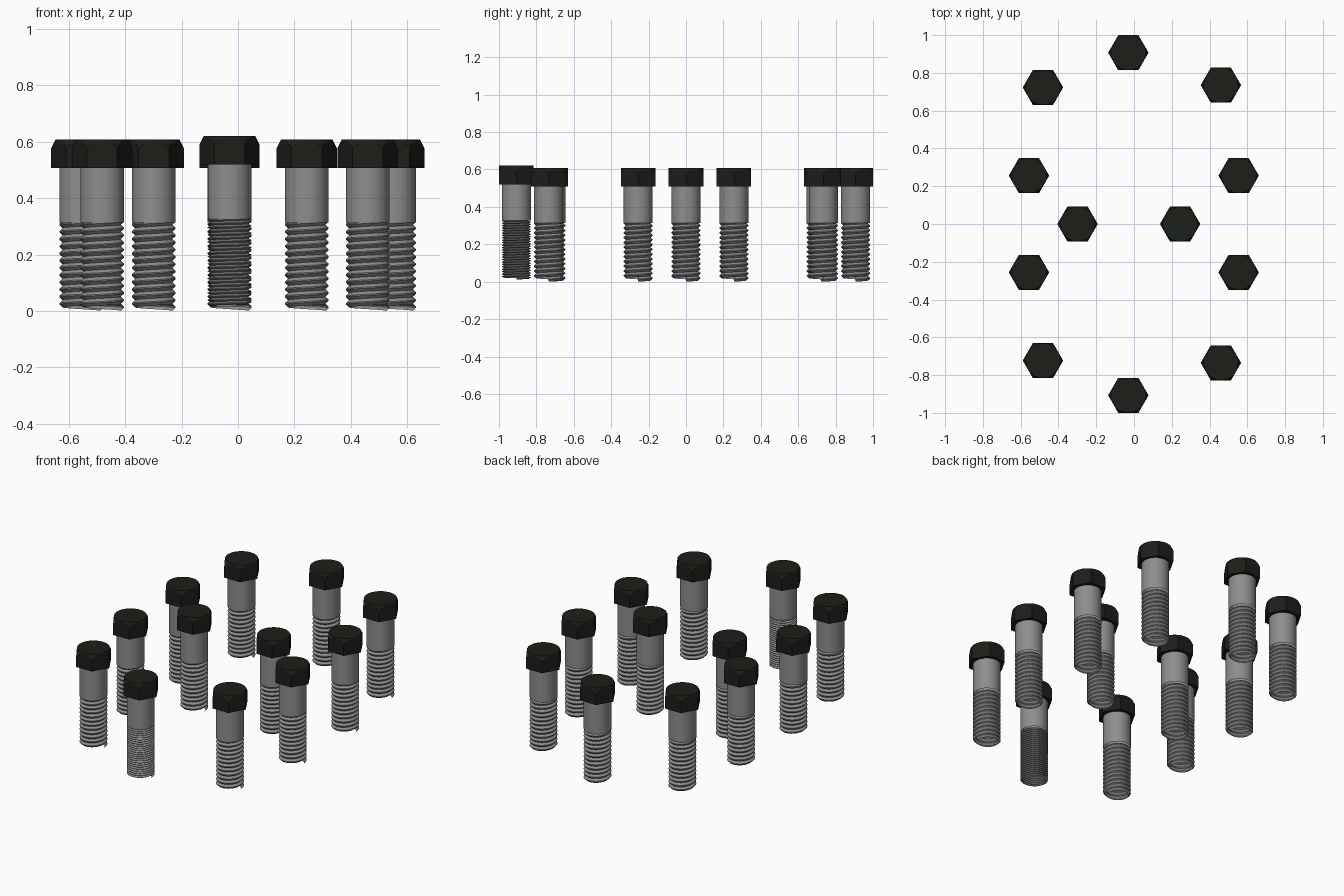
import bpy, bmesh
from math import pi, cos, sin, radians

if "Cube" in bpy.data.objects:
    bpy.data.objects.remove(bpy.data.objects["Cube"])

R = 0.0775          # shank radius
HEX_R = 0.107       # head corner radius
FLAT_R = HEX_R * cos(pi / 6)
Z_THREAD, Z_HEAD, Z_TOP = 0.314, 0.508, 0.608
TURNS, SEG = 12, 40


def material(name, c):
    m = bpy.data.materials.new(name)
    m.diffuse_color = (*c, 1)
    m.use_nodes = True
    m.node_tree.nodes["Principled BSDF"].inputs["Base Color"].default_value = m.diffuse_color
    return m


steel = material("grey_steel", (0.27, 0.27, 0.27))
black = material("black_finish", (0.012, 0.013, 0.010))


def finish(bm, name, mat, angle):
    mesh = bpy.data.meshes.new(name)
    bm.to_mesh(mesh)
    bm.free()
    mesh.materials.append(mat)
    mesh.shade_smooth()
    bm = bmesh.new()
    bm.from_mesh(mesh)
    for e in bm.edges:
        if len(e.link_faces) == 2 and e.calc_face_angle(0) > radians(angle):
            e.smooth = False
    bm.to_mesh(mesh)
    bm.free()
    return mesh


def bridge(bm, a, b, closed=True):
    n = len(a)
    for i in range(n if closed else n - 1):
        j = (i + 1) % n
        bm.faces.new((a[i], a[j], b[j], b[i]))


# Hexagonal head whose corners are turned off by a conical chamfer
def head_mesh():
    bm = bmesh.new()
    low, mid, top = [], [], []
    n = 48
    for i in range(n):
        a = 2 * pi * i / n
        r = FLAT_R / cos((a % (pi / 3)) - pi / 6)
        c, s = cos(a), sin(a)
        low.append(bm.verts.new((r * c, r * s, Z_HEAD)))
        mid.append(bm.verts.new((r * c, r * s, Z_TOP - 0.002 - (r - FLAT_R) * 2.0)))
        top.append(bm.verts.new(((FLAT_R - 0.001) * c, (FLAT_R - 0.001) * s, Z_TOP)))
    bridge(bm, low, mid)
    bridge(bm, mid, top)
    bm.faces.new(top)
    bm.faces.new(low[::-1])
    return finish(bm, "bolt_head", black, 20)


# Plain cylindrical shank
def shank_mesh():
    bm = bmesh.new()
    rings = [[bm.verts.new((R * cos(2 * pi * i / SEG), R * sin(2 * pi * i / SEG), z))
              for i in range(SEG)] for z in (Z_THREAD, Z_HEAD)]
    bridge(bm, *rings)
    return finish(bm, "bolt_shank", steel, 30)


# Helical thread: a V profile swept up, one pitch per turn, open underneath
def thread_mesh(turns):
    bm = bmesh.new()
    pitch = Z_THREAD / (turns + 0.3)
    profile = [(R - 0.011, 0), (R, 0.42), (R, 0.58), (R - 0.011, 1)]
    rows = [[bm.verts.new((r * cos(2 * pi * i / SEG), r * sin(2 * pi * i / SEG),
                           pitch * (i / SEG + h)))
             for i in range(SEG * turns + 1)] for r, h in profile]
    for a, b in zip(rows, rows[1:]):
        bridge(bm, a, b, closed=False)
    bmesh.ops.remove_doubles(bm, verts=bm.verts, dist=1e-5)
    return finish(bm, "bolt_thread", steel, 25)


head, shank = head_mesh(), shank_mesh()
coarse, fine = thread_mesh(TURNS), thread_mesh(TURNS * 2)

# Layout, mirrored front to back, plus the two bolts on the centre line
half = [(-0.03, 0.907), (-0.482, 0.723), (0.460, 0.735), (-0.556, 0.256), (0.554, 0.256)]
spots = half + [(x, -y) for x, y in half] + [(-0.299, 0), (0.244, 0)]

for k, (x, y) in enumerate(spots, 1):
    front = y < -0.9          # this bolt sits slightly higher with a finer thread
    for part, mesh in (("head", head), ("shank", shank),
                       ("thread", fine if front else coarse)):
        ob = bpy.data.objects.new(f"bolt_{k:02d}_{part}", mesh)
        ob.location = (x, y, 0.012 if front else 0)
        bpy.context.collection.objects.link(ob)
